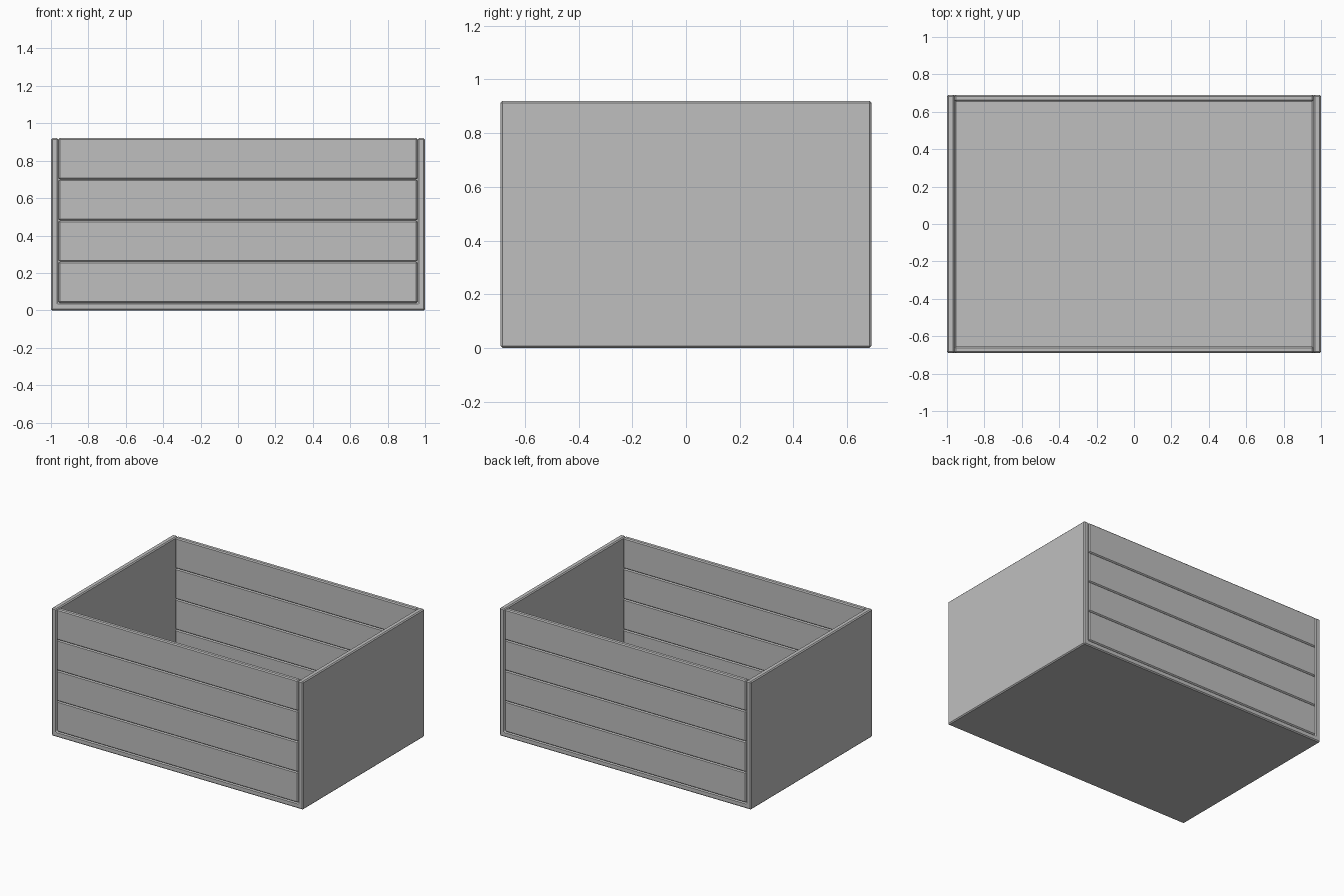
import bpy
import bmesh

cube = bpy.data.objects.get("Cube")
if cube:
    bpy.data.objects.remove(cube, do_unlink=True)

HALF_X, HALF_Y, HEIGHT = 1.0, 0.69, 0.92
WALL, SLAT, BEVEL = 0.04, 0.035, 0.007
ROWS = 4

grey = bpy.data.materials.new("plain grey")
grey.use_nodes = True
colour = (0.52, 0.52, 0.52, 1)
grey.diffuse_color = colour
grey.node_tree.nodes["Principled BSDF"].inputs["Base Color"].default_value = colour


def extrude_profile(name, profile, y0, y1):
    """Extrude an x-z outline along y and chamfer its edges."""
    mesh = bpy.data.meshes.new(name)
    bm = bmesh.new()
    face = bm.faces.new([bm.verts.new((x, y0, z)) for x, z in profile])
    ext = bmesh.ops.extrude_face_region(bm, geom=[face])
    moved = [g for g in ext["geom"] if isinstance(g, bmesh.types.BMVert)]
    bmesh.ops.translate(bm, verts=moved, vec=(0, y1 - y0, 0))
    bmesh.ops.recalc_face_normals(bm, faces=bm.faces)
    bmesh.ops.bevel(bm, geom=bm.edges[:], offset=BEVEL, segments=1,
                    affect='EDGES', profile=0.5)
    bm.to_mesh(mesh)
    bm.free()
    mesh.materials.append(grey)
    obj = bpy.data.objects.new(name, mesh)
    bpy.context.collection.objects.link(obj)
    return obj


# Floor and both end walls as one U-shaped body
inner = HALF_X - WALL
extrude_profile("crate_body", [
    (-HALF_X, 0), (HALF_X, 0), (HALF_X, HEIGHT), (inner, HEIGHT),
    (inner, WALL), (-inner, WALL), (-inner, HEIGHT), (-HALF_X, HEIGHT),
], -HALF_Y, HALF_Y)

# Stacked slats closing the front and back
pitch = (HEIGHT - WALL) / ROWS
for side, y0 in (("front", -HALF_Y), ("back", HALF_Y - SLAT)):
    for row in range(ROWS):
        z0 = WALL + row * pitch
        z1 = z0 + pitch
        extrude_profile(f"{side}_slat_{row + 1}",
                        [(-inner, z0), (inner, z0), (inner, z1), (-inner, z1)],
                        y0, y0 + SLAT)
